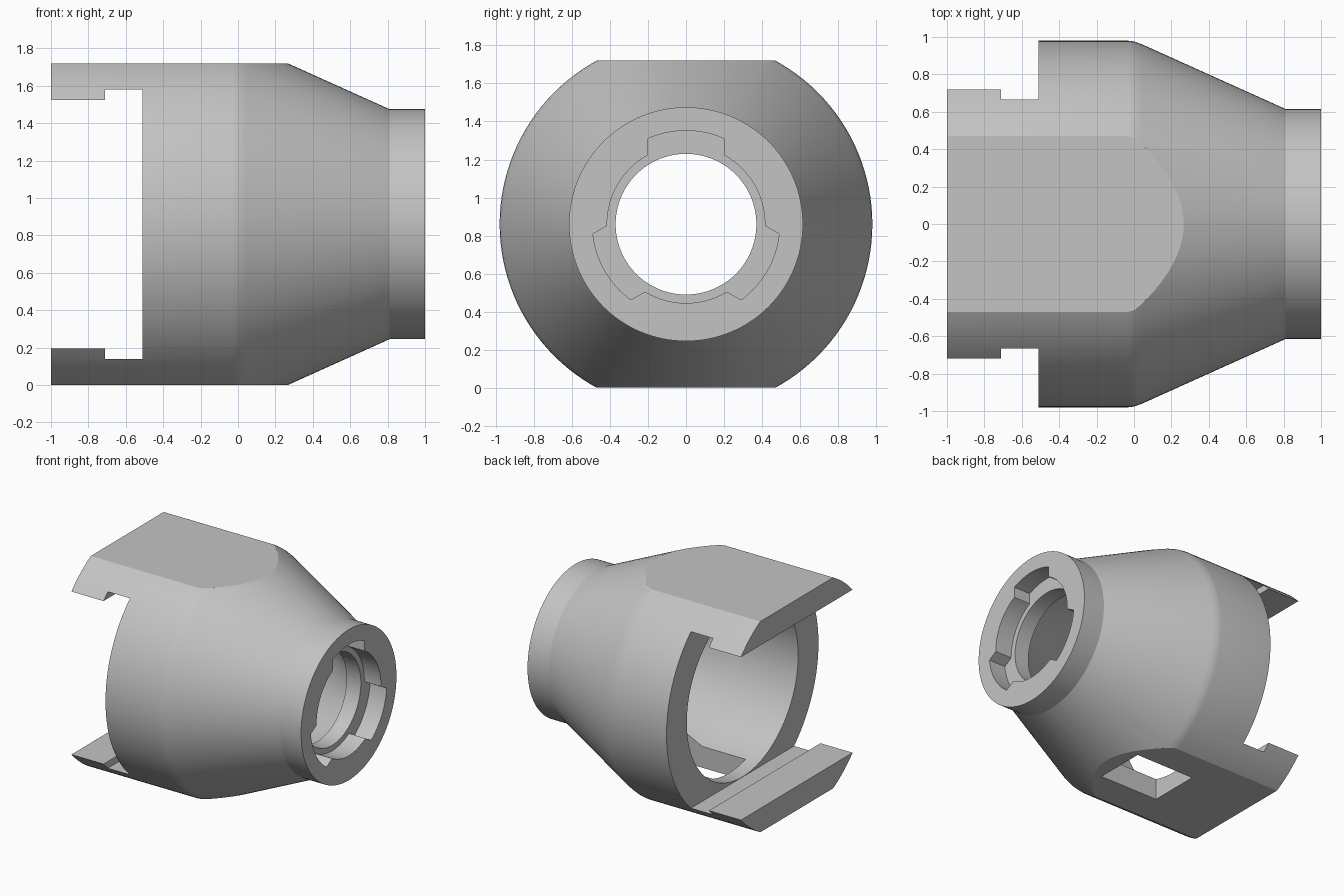
import bpy, bmesh, math
from math import sin, cos, asin, radians, pi

cube = bpy.data.objects.get("Cube")
if cube:
    bpy.data.objects.remove(cube, do_unlink=True)

AXIS_Z = 0.86
SEGMENTS = 128

grey = bpy.data.materials.new("light_grey")
grey.use_nodes = True
grey.diffuse_color = (0.55, 0.55, 0.55, 1)
grey.node_tree.nodes["Principled BSDF"].inputs["Base Color"].default_value = (0.55, 0.55, 0.55, 1)


def finish(name, bm):
    bmesh.ops.recalc_face_normals(bm, faces=bm.faces[:])
    mesh = bpy.data.meshes.new(name)
    bm.to_mesh(mesh)
    bm.free()
    mesh.materials.append(grey)
    obj = bpy.data.objects.new(name, mesh)
    bpy.context.scene.collection.objects.link(obj)
    return obj


def loft(name, sections):
    """Solid joining equal-length loops of points, with closed ends."""
    bm = bmesh.new()
    loops = [[bm.verts.new(p) for p in section] for section in sections]
    for a, b in zip(loops, loops[1:]):
        for i in range(len(a)):
            j = (i + 1) % len(a)
            bm.faces.new((a[i], a[j], b[j], b[i]))
    bm.faces.new(loops[0])
    bm.faces.new(loops[-1])
    return finish(name, bm)


def lathe(name, profile):
    """Turn (x, radius) points about the long axis."""
    angles = [2 * pi * i / SEGMENTS for i in range(SEGMENTS)]
    return loft(name, [[(x, r * cos(a), AXIS_Z + r * sin(a)) for a in angles]
                       for x, r in profile])


def box(name, x, y, z):
    return loft(name, [[(px, y[0], z[0]), (px, y[1], z[0]),
                        (px, y[1], z[1]), (px, y[0], z[1])] for px in x])


# Turned outer shell
housing = lathe("housing", [(-1, 0.98), (-0.03, 0.98), (0.0, 0.976), (0.04, 0.962),
                            (0.81, 0.615), (1, 0.615)])

# Flats on top and bottom
flats = box("flats_cutter", (-2, 2), (-2, 2), (0, 2 * AXIS_Z))

# Open rear, leaving two hooked flaps
mouth = box("mouth_cutter", (-1.2, -0.6), (-2, 2), (AXIS_Z - 0.665, AXIS_Z + 0.665))
hook = box("hook_cutter", (-0.71, -0.51), (-2, 2), (AXIS_Z - 0.72, AXIS_Z + 0.72))

# Tapered bore ending in the round front hole
bore = lathe("bore_cutter", [(-0.53, 0.718), (0.0, 0.718), (0.72, 0.39),
                             (0.721, 0.37), (1.2, 0.37)])

# Front recess with three straight-sided key slots
R_IN, R_SLOT, HALF = 0.415, 0.492, 0.2
outline = []
for centre in (90, 210, 330):
    c, wide, narrow = radians(centre), asin(HALF / R_SLOT), asin(HALF / R_IN)
    for r, start, end in ((R_SLOT, c - wide, c + wide),
                          (R_IN, c + narrow, c + 2 * pi / 3 - narrow)):
        for i in range(17):
            a = start + (end - start) * i / 16
            outline.append((r * cos(a), AXIS_Z + r * sin(a)))
recess = loft("recess_cutter", [[(x, y, z) for y, z in outline] for x in (0.85, 1.2)])

# Rectangular window through the bottom wall
window = box("window_cutter", (-0.39, 0.14), (-0.21, 0.21), (-0.2, 0.5))

# Apply the cuts and drop the cutters
cutters = [flats, mouth, hook, bore, recess, window]
for cutter in cutters:
    cutter.hide_render = True
    mod = housing.modifiers.new(cutter.name, 'BOOLEAN')
    mod.operation = 'INTERSECT' if cutter is flats else 'DIFFERENCE'
    mod.solver = 'EXACT'
    mod.object = cutter
graph = bpy.context.evaluated_depsgraph_get()
result = bpy.data.meshes.new_from_object(housing.evaluated_get(graph))
housing.modifiers.clear()
housing.data = result
for cutter in cutters:
    bpy.data.objects.remove(cutter, do_unlink=True)

# One material, smooth curves with crisp edges
result.materials.clear()
result.materials.append(grey)
for face in result.polygons:
    face.material_index = 0
bpy.ops.object.select_all(action='DESELECT')
housing.select_set(True)
bpy.context.view_layer.objects.active = housing
bpy.ops.object.shade_smooth_by_angle(angle=radians(20))
